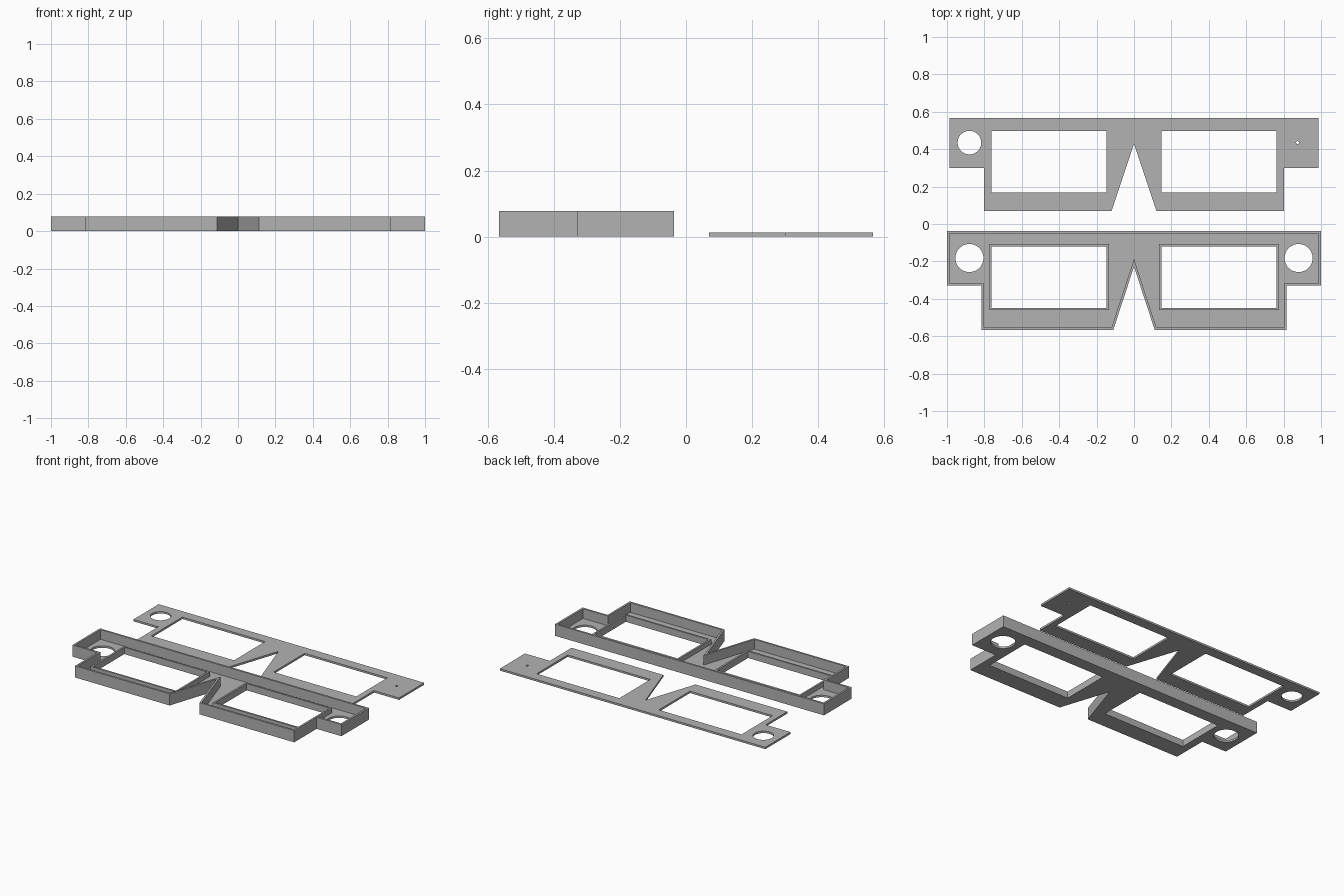
import bpy
import math

cube = bpy.data.objects.get("Cube")
if cube:
    bpy.data.objects.remove(cube, do_unlink=True)

grey = bpy.data.materials.new("plain grey")
grey.use_nodes = True
grey.diffuse_color = (0.45, 0.45, 0.45, 1)
grey.node_tree.nodes["Principled BSDF"].inputs["Base Color"].default_value = (0.45, 0.45, 0.45, 1)


def rect(x0, x1, y0, y1):
    return [(x0, y0), (x1, y0), (x1, y1), (x0, y1)]


def circle(x, y, r, n=48):
    return [(x + r * math.cos(2 * math.pi * i / n), y + r * math.sin(2 * math.pi * i / n)) for i in range(n)]


def outline(wide, body, top, step, bottom, notch, apex):
    """Symmetric frame outline with side ears and a nose notch."""
    half = [(wide, top), (wide, step), (body, step), (body, bottom), (notch, bottom)]
    return half + [(0, apex)] + [(-x, y) for x, y in reversed(half)]


def prism(name, loops, z0, z1):
    """Extruded flat profile; loops after the first are holes."""
    curve = bpy.data.curves.new(name, "CURVE")
    curve.dimensions = "2D"
    curve.fill_mode = "BOTH"
    curve.extrude = (z1 - z0) / 2
    for loop in loops:
        s = curve.splines.new("POLY")
        s.points.add(len(loop) - 1)
        for p, (x, y) in zip(s.points, loop):
            p.co = (x, y, 0, 1)
        s.use_cyclic_u = True
    ob = bpy.data.objects.new(name, curve)
    bpy.context.collection.objects.link(ob)
    bpy.ops.object.select_all(action="DESELECT")
    ob.select_set(True)
    bpy.context.view_layer.objects.active = ob
    bpy.ops.object.convert(target="MESH")
    ob = bpy.context.object
    bpy.ops.object.mode_set(mode="EDIT")
    bpy.ops.mesh.select_all(action="SELECT")
    bpy.ops.mesh.remove_doubles(threshold=0.0001)
    bpy.ops.mesh.normals_make_consistent(inside=False)
    bpy.ops.object.mode_set(mode="OBJECT")
    for v in ob.data.vertices:
        v.co.z += (z0 + z1) / 2
    ob.data.materials.clear()
    ob.data.materials.append(grey)
    for f in ob.data.polygons:
        f.use_smooth = False
    return ob


def cut(ob, cutter):
    mod = ob.modifiers.new("cut", "BOOLEAN")
    mod.operation = "DIFFERENCE"
    mod.solver = "EXACT"
    mod.object = cutter
    bpy.ops.object.select_all(action="DESELECT")
    bpy.context.view_layer.objects.active = ob
    ob.select_set(True)
    bpy.ops.object.modifier_apply(modifier=mod.name)
    bpy.data.objects.remove(cutter, do_unlink=True)


def windows(y0, y1, grow=0.0):
    a, b = 0.147 - grow, 0.762 + grow
    return [rect(s[0], s[1], y0 - grow, y1 + grow) for s in ((-b, -a), (a, b))]


FLOOR, RIM, WALL = 0.013, 0.045, 0.078

# Flat cover plate with one large and one tiny hole
prism("cover_plate",
      [outline(0.987, 0.802, 0.567, 0.30, 0.07, 0.12, 0.43)] + windows(0.168, 0.498)
      + [circle(-0.88, 0.435, 0.063), circle(0.875, 0.435, 0.008, 16)],
      0, FLOOR)

# Tray: solid block with windows and ear holes
tray = prism("frame_tray",
             [outline(1.0, 0.815, -0.037, -0.33, -0.567, 0.111, -0.228)] + windows(-0.449, -0.119)
             + [circle(x, -0.182, 0.075) for x in (-0.88, 0.88)],
             0, WALL)

# Hollow it out, leaving the outer wall and a rim round each window
cut(tray, prism("cavity",
                [outline(0.987, 0.802, -0.05, -0.317, -0.554, 0.12, -0.187)]
                + windows(-0.449, -0.119, 0.012),
                FLOOR, 0.1))

# Lower the window rims below the outer wall
for i, loop in enumerate(windows(-0.449, -0.119, 0.018)):
    cut(tray, prism("rim_cutter", [loop], RIM, 0.1))
